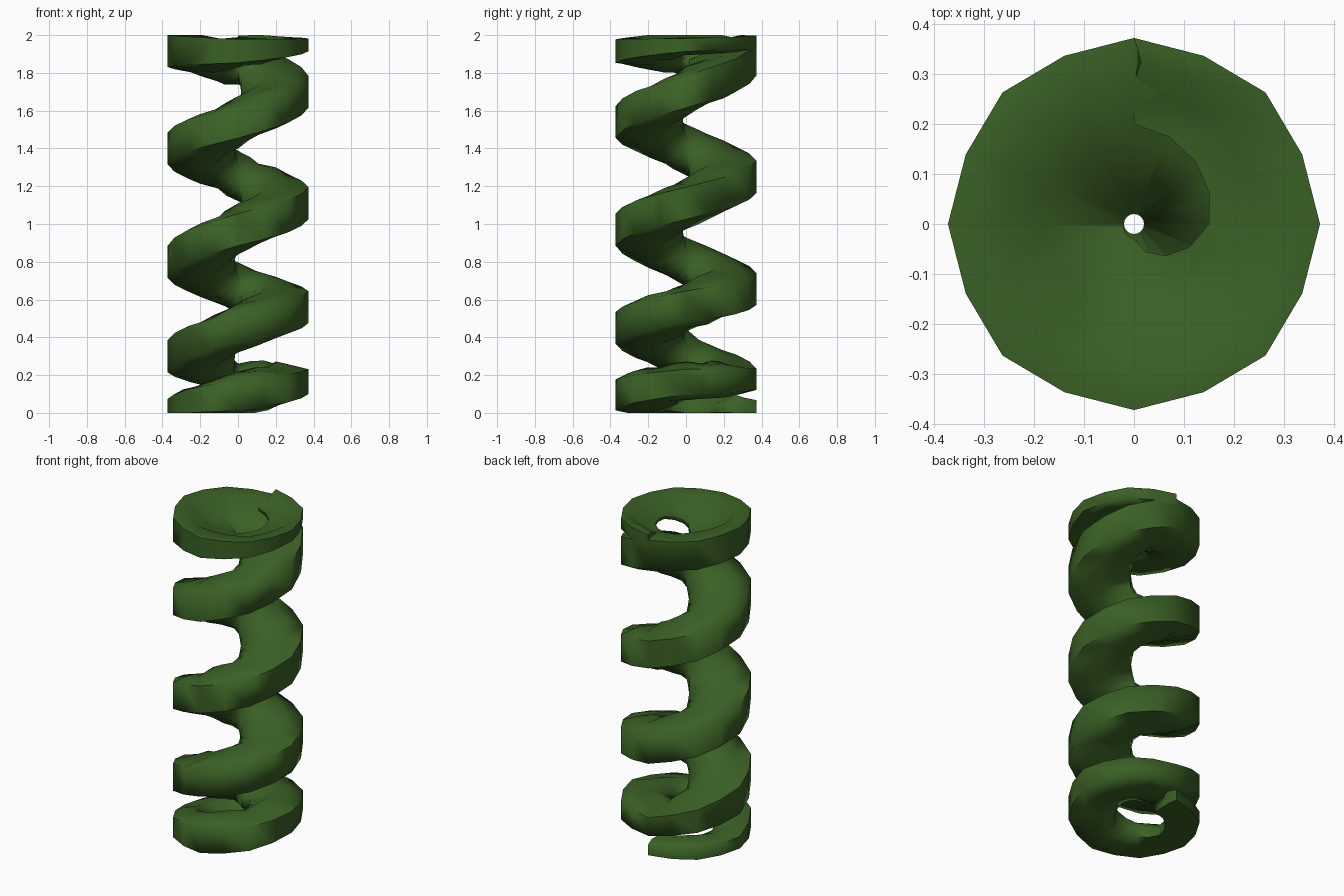
import bpy, bmesh, math, random

if "Cube" in bpy.data.objects:
    bpy.data.objects.remove(bpy.data.objects["Cube"])

random.seed(4)
OUTER = 0.372       # outer radius of the coil
STEPS = 4           # rings per quarter turn

# Wire cross-section: radial position (0 inner, 1 outer), relative height, and
# relative height where the last turn is hollowed into a dish
section = [(1, -0.63, -0.63), (1, 0.63, 0.75), (0.73, 0.82, 0.8), (0.42, 1, -0.1),
           (0, 0.45, -0.3), (0, -0.45, -0.6), (0.42, -1, -1), (0.73, -0.82, -0.82)]

# Height, half thickness, inner radius and dishing at each quarter turn, from the back
quarters = [(0.03, 0.06, 0.18, 0), (0.03, 0.07, 0.18, 0), (0.095, 0.13, 0.14, 0),
            (0.165, 0.105, 0.08, 0), (0.178, 0.09, 0.04, 0), (0.30, 0.135, 0.02, 0)]
quarters += [(z, 0.135, 0.02, 0) for z in (0.45, 0.56, 0.655, 0.80, 0.97, 1.11,
                                           1.25, 1.40, 1.54, 1.70)]
quarters += [(1.87, 0.135, 0.02, 0.6), (1.91, 0.125, 0.02, 1), (1.91, 0.09, 0.03, 1),
             (1.945, 0.05, 0.15, 1), (1.96, 0.05, 0.2, 1)]

green = bpy.data.materials.new("dark_green")
green.diffuse_color = (0.043, 0.118, 0.019, 1)
green.use_nodes = True
green.node_tree.nodes["Principled BSDF"].inputs["Base Color"].default_value = green.diffuse_color

# Sweep the wire counterclockwise up the coil, flattening it at both ends
bm = bmesh.new()
rings = []
sides = len(section)
for i in range((len(quarters) - 1) * STEPS + 1):
    q, f = divmod(i, STEPS)
    f /= STEPS
    after = quarters[min(q + 1, len(quarters) - 1)]
    z, half, inner, dish = (a + (b - a) * f for a, b in zip(quarters[q], after))
    turn = math.pi / 2 + i * math.pi / 2 / STEPS
    # Every second ring sits in a little, which leaves broad flat panels
    outer = OUTER if i % 2 == 0 else OUTER - 0.008
    ring = []
    for u, v, hollow in section:
        r = inner + (outer - inner) * u
        crumple = 0.0 if u in (0, 1) else 1.0
        t = turn + random.uniform(-0.05, 0.05) * crumple
        height = z + half * (v + (hollow - v) * dish) + random.uniform(-0.01, 0.01) * crumple
        ring.append(bm.verts.new((r * math.cos(t), r * math.sin(t),
                                  min(2.0, max(0.0, height)))))
    rings.append(ring)

for a, b in zip(rings, rings[1:]):
    for k in range(sides):
        n = (k + 1) % sides
        bm.faces.new((a[k], b[k], b[n], a[n]))
bm.faces.new(rings[0])
bm.faces.new(list(reversed(rings[-1])))
bmesh.ops.recalc_face_normals(bm, faces=bm.faces)
bmesh.ops.triangulate(bm, faces=bm.faces)

mesh = bpy.data.meshes.new("coil_spring")
bm.to_mesh(mesh)
bm.free()
mesh.materials.append(green)
spring = bpy.data.objects.new("coil_spring", mesh)
bpy.context.collection.objects.link(spring)

# Smooth shading with only the hardest creases kept
bpy.context.view_layer.objects.active = spring
spring.select_set(True)
bpy.ops.object.shade_smooth_by_angle(angle=math.radians(75))
